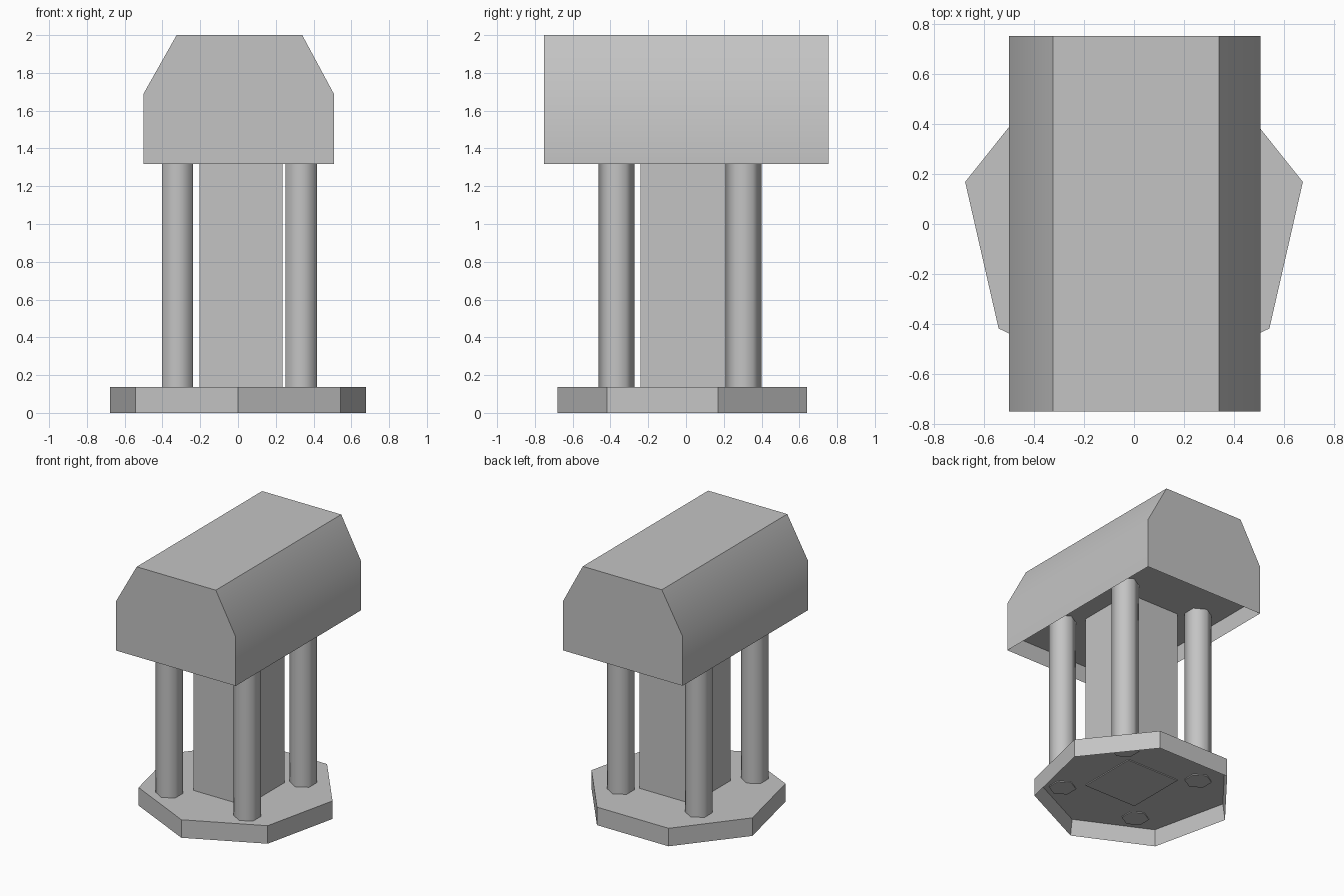
import bpy, bmesh, math
from mathutils import Vector

cube = bpy.data.objects.get("Cube")
if cube:
    bpy.data.objects.remove(cube, do_unlink=True)

grey = bpy.data.materials.new("plain grey")
grey.use_nodes = True
COLOUR = (0.55, 0.55, 0.55, 1)
grey.diffuse_color = COLOUR
grey.node_tree.nodes["Principled BSDF"].inputs["Base Color"].default_value = COLOUR


def ring(sides, radius, centre, start, z):
    """Regular polygon lying flat at height z."""
    return [Vector((centre[0] + radius * math.cos(start + i * math.tau / sides),
                    centre[1] + radius * math.sin(start + i * math.tau / sides), z))
            for i in range(sides)]


def prism(name, outline, travel, angle, recess=None):
    """Extrude an outline; recess = (rim width, depth) hollows the underside."""
    bm = bmesh.new()
    face = bm.faces.new([bm.verts.new(p) for p in outline])
    new = bmesh.ops.extrude_face_region(bm, geom=[face], use_keep_orig=True)
    bmesh.ops.translate(bm, vec=travel,
                        verts=[v for v in new["geom"] if isinstance(v, bmesh.types.BMVert)])
    bmesh.ops.recalc_face_normals(bm, faces=bm.faces)
    if recess:
        under = [f for f in bm.faces if f.normal.z < -0.9]
        bmesh.ops.inset_region(bm, faces=under, thickness=recess[0], use_even_offset=True)
        moved = {v for f in under for v in f.verts}
        bmesh.ops.translate(bm, vec=(0, 0, recess[1]), verts=list(moved))
    mesh = bpy.data.meshes.new(name)
    bm.to_mesh(mesh)
    bm.free()
    mesh.materials.append(grey)
    obj = bpy.data.objects.new(name, mesh)
    bpy.context.collection.objects.link(obj)
    bpy.ops.object.select_all(action="DESELECT")
    obj.select_set(True)
    bpy.context.view_layer.objects.active = obj
    bpy.ops.object.shade_smooth_by_angle(angle=math.radians(angle))
    return obj


FLOOR, CEILING = 0.115, 1.44

# Seven-sided base, hollow underneath
prism("base", ring(7, 0.694, (0, 0.014), -math.pi / 2, 0), (0, 0, 0.137), 30, (0.015, 0.122))

# Roof block with sloped shoulders, hollow underneath
roof_profile = [(-0.5, 1.317), (0.507, 1.317), (0.507, 1.69),
                (0.34, 2), (-0.325, 2), (-0.5, 1.69)]
prism("roof", [Vector((x, -0.752, z)) for x, z in roof_profile],
      (0, 1.506, 0), 35, (0.008, CEILING - 1.317))

# Four six-sided posts
for side, x in (("right", -0.32), ("left", 0.335)):
    for end, y in (("front", -0.367), ("back", 0.305)):
        prism(f"{end}_{side}_post", ring(6, 0.095, (x, y), math.pi / 2, FLOOR),
              (0, 0, CEILING - FLOOR), 65)

# Square core in two stacked halves
for name, low, high in (("lower_core", FLOOR, 0.745), ("upper_core", 0.745, CEILING)):
    corners = [(-0.205, -0.24), (0.235, -0.24), (0.235, 0.22), (-0.205, 0.22)]
    prism(name, [Vector((x, y, low)) for x, y in corners], (0, 0, high - low), 30)
